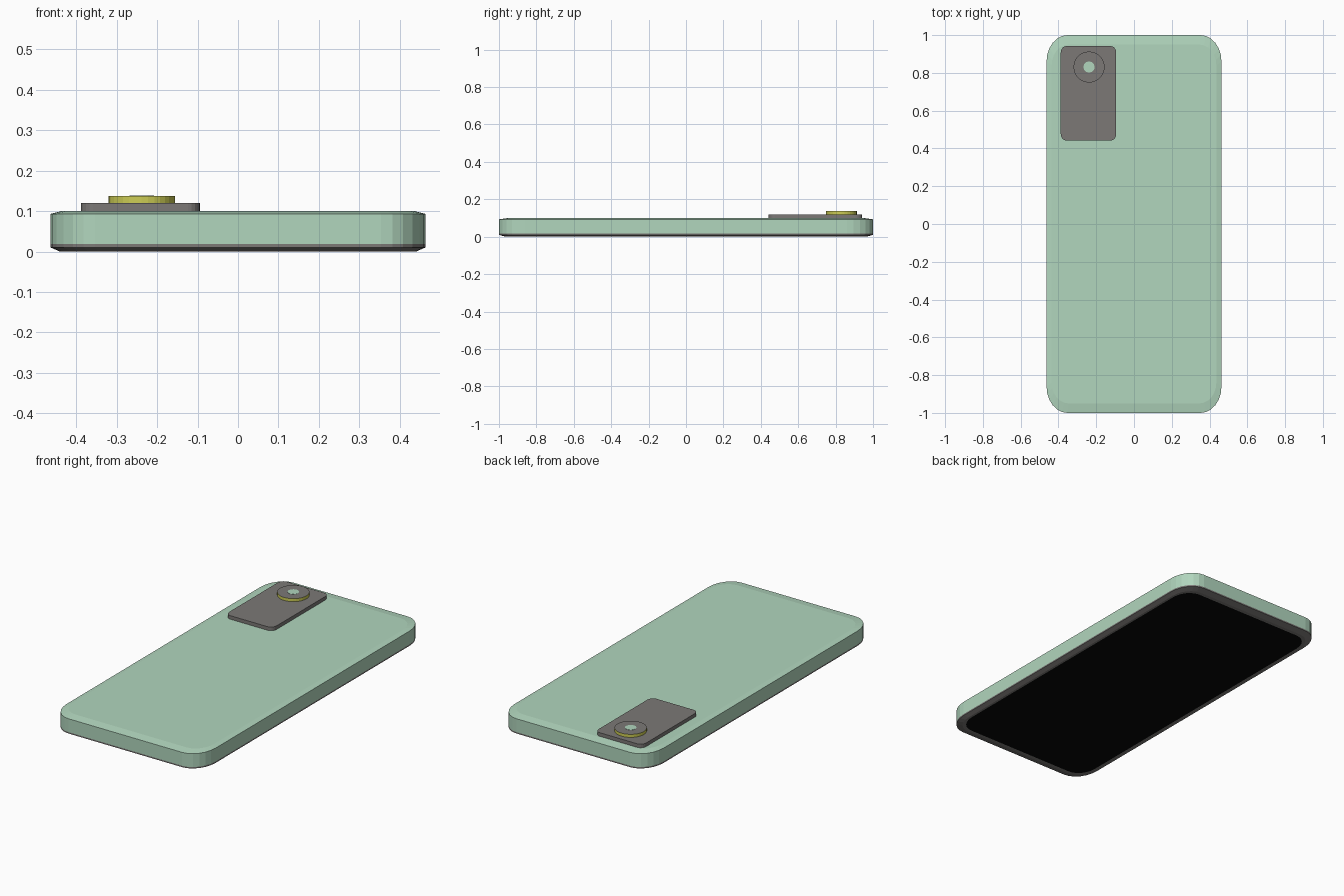
import bpy, bmesh, math

if "Cube" in bpy.data.objects:
    bpy.data.objects.remove(bpy.data.objects["Cube"])


def material(name, rgb):
    m = bpy.data.materials.new(name)
    m.diffuse_color = (*rgb, 1)
    m.use_nodes = True
    m.node_tree.nodes["Principled BSDF"].inputs["Base Color"].default_value = m.diffuse_color
    return m


GREEN = material("mint green", (0.44, 0.67, 0.51))
GREY = material("warm grey", (0.20, 0.19, 0.183))
YELLOW = material("yellow", (0.61, 0.61, 0.09))
BLACK = material("black", (0.002, 0.002, 0.002))


def outline(hx, hy, rx, ry, seg):
    """Rounded rectangle, counter-clockwise."""
    pts = []
    for k, (sx, sy) in enumerate(((1, 1), (-1, 1), (-1, -1), (1, -1))):
        for i in range(seg + 1):
            a = math.pi / 2 * (k + i / seg)
            pts.append((sx * (hx - rx) + rx * math.cos(a),
                        sy * (hy - ry) + ry * math.sin(a)))
    return pts


def circle(r, seg=32):
    return [(r * math.cos(2 * math.pi * i / seg), r * math.sin(2 * math.pi * i / seg))
            for i in range(seg)]


def stack(name, centre, layers, mats, bands):
    """Loft (outline, z) layers and cap both ends; bands = bottom, walls..., top colours."""
    bm = bmesh.new()
    rings = [[bm.verts.new((x + centre[0], y + centre[1], z)) for x, y in pts]
             for pts, z in layers]
    bm.faces.new(rings[0][::-1]).material_index = bands[0]
    for lo, hi, mi in zip(rings, rings[1:], bands[1:]):
        n = len(lo)
        for i in range(n):
            j = (i + 1) % n
            bm.faces.new((lo[i], lo[j], hi[j], hi[i])).material_index = mi
    bm.faces.new(rings[-1]).material_index = bands[-1]
    mesh = bpy.data.meshes.new(name)
    bm.to_mesh(mesh)
    bm.free()
    for m in mats:
        mesh.materials.append(m)
    ob = bpy.data.objects.new(name, mesh)
    bpy.context.collection.objects.link(ob)
    return ob


# Slab body: black screen below, grey bezel, green shell with chamfered back
full = outline(0.463, 1.0, 0.11, 0.14, 6)
low = outline(0.44, 0.965, 0.095, 0.12, 6)
screen = outline(0.428, 0.945, 0.09, 0.11, 6)
back = outline(0.436, 0.95, 0.09, 0.11, 6)
stack("phone_body", (0, 0),
      [(screen, 0.0), (low, 0.0), (full, 0.01), (full, 0.018), (full, 0.093), (back, 0.1)],
      [GREEN, GREY, BLACK], [2, 1, 1, 1, 0, 0, 0])

# Camera plate
plate = outline(0.147, 0.25, 0.03, 0.035, 5)
stack("camera_plate", (-0.241, 0.692), [(plate, 0.095), (plate, 0.12)], [GREY], [0, 0, 0])

# Lens: yellow wall, grey top
stack("lens_ring", (-0.238, 0.831), [(circle(0.082), 0.115), (circle(0.082), 0.137)],
      [GREY, YELLOW], [0, 1, 0])

# Pale dot in the lens centre
stack("lens_dot", (-0.238, 0.831), [(circle(0.03, 12), 0.135), (circle(0.03, 12), 0.138)],
      [GREEN], [0, 0, 0])
